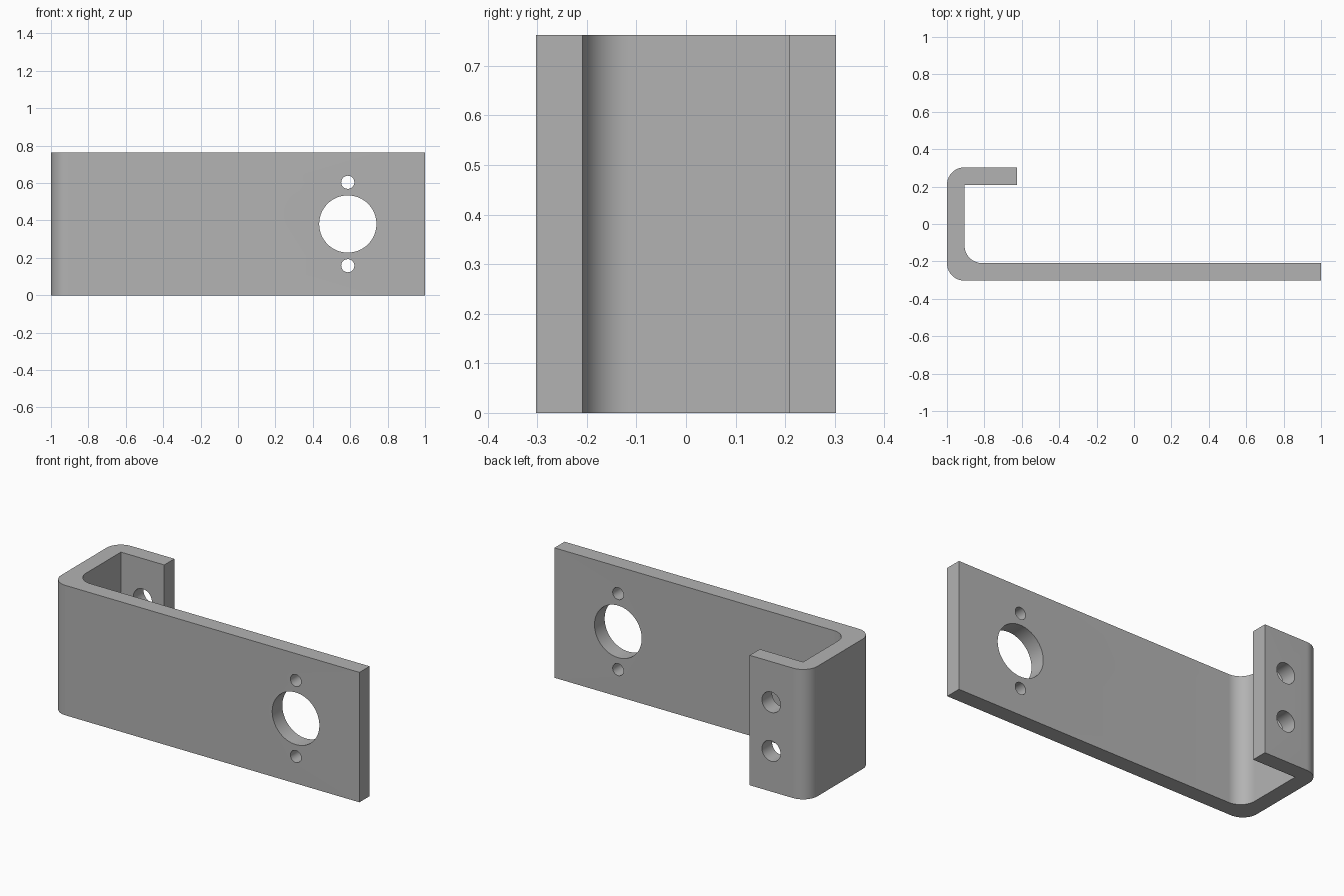
import bpy
import bmesh
from math import pi, cos, sin, radians
from mathutils import Matrix, Vector

if "Cube" in bpy.data.objects:
    bpy.data.objects.remove(bpy.data.objects["Cube"], do_unlink=True)

HEIGHT, DEPTH, T = 0.762, 0.303, 0.094   # strip height, half depth, thickness
LIP_END = -0.625                         # free end of the short rear lip
SEGMENTS = 16

# Plain grey metal
metal = bpy.data.materials.new("grey metal")
metal.use_nodes = True
grey = (0.45, 0.45, 0.45, 1)
metal.diffuse_color = grey
metal.node_tree.nodes["Principled BSDF"].inputs["Base Color"].default_value = grey


def arc(cx, cy, r, start, end):
    """Points of a bend, from start to end angle in degrees."""
    steps = [radians(start + (end - start) * i / SEGMENTS) for i in range(SEGMENTS + 1)]
    return [(cx + r * cos(a), cy + r * sin(a)) for a in steps]


def hole_cutter(name, x, y, z, r):
    """Cylinder along y through one plate."""
    bpy.ops.mesh.primitive_cylinder_add(vertices=64, radius=r, depth=T * 3,
                                        location=(x, y, z), rotation=(pi / 2, 0, 0))
    cutter = bpy.context.object
    cutter.name = name
    cutter.hide_render = True
    return cutter


# J-shaped strip: long front plate, side wall, short rear lip
inner = -1 + T
profile = [(1, -DEPTH), (1, -DEPTH + T)]
profile += arc(inner + T, -DEPTH + 2 * T, T, 270, 180)
profile += [(inner, DEPTH - T), (LIP_END, DEPTH - T), (LIP_END, DEPTH)]
profile += arc(inner, DEPTH - T, T, 90, 180)
profile += arc(inner, -DEPTH + T, T, 180, 270)

bm = bmesh.new()
base = bm.faces.new([bm.verts.new((x, y, 0)) for x, y in profile])
top = bmesh.ops.extrude_face_region(bm, geom=[base])["geom"]
bmesh.ops.translate(bm, vec=(0, 0, HEIGHT),
                    verts=[v for v in top if isinstance(v, bmesh.types.BMVert)])
bmesh.ops.recalc_face_normals(bm, faces=bm.faces)
mesh = bpy.data.meshes.new("bent_bracket")
bm.to_mesh(mesh)
bm.free()
mesh.materials.append(metal)
bracket = bpy.data.objects.new("bent_bracket", mesh)
bpy.context.collection.objects.link(bracket)

# Holes: large bore with two small screw holes in front, two holes in the lip
mid, front, rear = HEIGHT / 2, -DEPTH + T / 2, DEPTH - T / 2
cutters = [hole_cutter("bore_cutter", 0.587, front, mid, 0.153)]
for side in (-1, 1):
    cutters.append(hole_cutter("screw_hole_cutter", 0.587, front, mid + side * 0.223, 0.035))
    cutters.append(hole_cutter("lip_hole_cutter", -0.765, rear, mid + side * 0.143, 0.06))

bpy.ops.object.select_all(action="DESELECT")
bracket.select_set(True)
bpy.context.view_layer.objects.active = bracket
for cutter in cutters:
    cut = bracket.modifiers.new(cutter.name, "BOOLEAN")
    cut.operation, cut.solver, cut.object = "DIFFERENCE", "EXACT", cutter
    bpy.ops.object.modifier_apply(modifier=cut.name)
    bpy.data.objects.remove(cutter, do_unlink=True)

bpy.ops.object.shade_smooth_by_angle(angle=radians(30))
